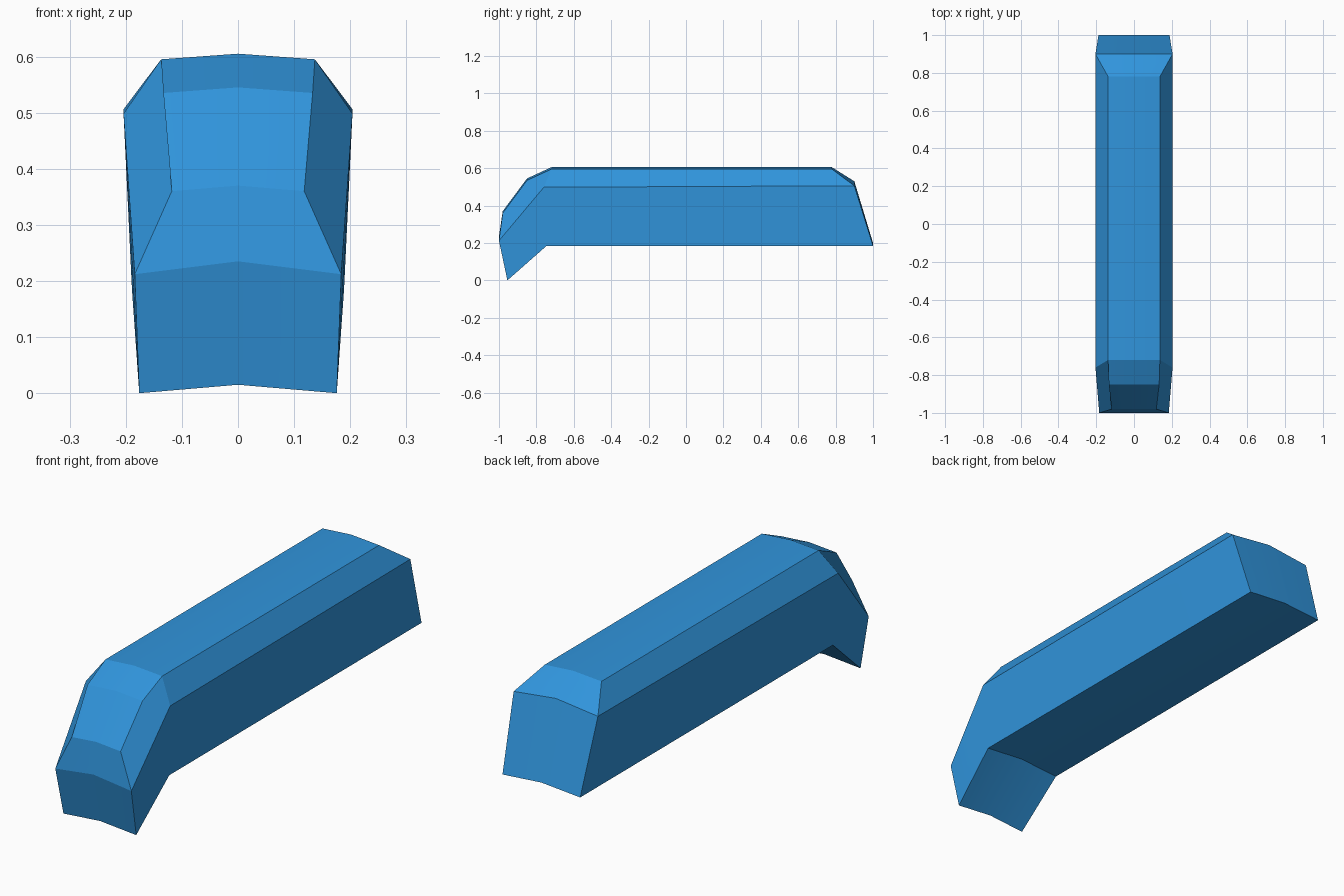
import bpy, bmesh, math

if "Cube" in bpy.data.objects:
    bpy.data.objects.remove(bpy.data.objects["Cube"])

blue = bpy.data.materials.new("blue")
blue.diffuse_color = (0.03, 0.30, 0.72, 1)
blue.use_nodes = True
blue.node_tree.nodes["Principled BSDF"].inputs["Base Color"].default_value = blue.diffuse_color

# Half profiles running front to back (y, z); each line has its own x
centre_top = [(-1.0, .235), (-.98, .37), (-.85, .545), (-.72, .605), (.78, .605), (.9, .53)]
bevel = [(.118, -.98, .36), (.133, -.85, .535), (.137, -.72, .595), (.137, .78, .595)]
shoulder = [(.184, -1.0, .212), (.204, -.76, .498), (.204, .9, .506)]
bottom = [(.176, -.955, 0), (.189, -.745, .185), (.188, 1.0, .185)]
centre_bottom = [(-.955, .015), (-.745, .2), (1.0, .2)]

bm = bmesh.new()
T = [bm.verts.new((0, y, z)) for y, z in centre_top]
B = [bm.verts.new(p) for p in bevel]
S = [bm.verts.new(p) for p in shoulder]
L = [bm.verts.new(p) for p in bottom]
C = [bm.verts.new((0, y, z)) for y, z in centre_bottom]

# top strip: the bevel line closes onto the shoulder at both ends
edge = [S[0]] + B + [S[2]]
for i in range(5):
    bm.faces.new((T[i], edge[i], edge[i + 1], T[i + 1]))
# chamfer along the top side
bm.faces.new((S[0], S[1], B[2], B[1], B[0]))
bm.faces.new((S[1], S[2], B[3], B[2]))
# side wall and underside
for i in range(2):
    bm.faces.new((L[i], L[i + 1], S[i + 1], S[i]))
    bm.faces.new((C[i], C[i + 1], L[i + 1], L[i]))
# front and back ends
bm.faces.new((C[0], L[0], S[0], T[0]))
bm.faces.new((L[2], C[2], T[5], S[2]))

# mirror to the other side
geom = bm.verts[:] + bm.edges[:] + bm.faces[:]
dup = bmesh.ops.duplicate(bm, geom=geom)["geom"]
for v in [g for g in dup if isinstance(g, bmesh.types.BMVert)]:
    v.co.x *= -1
bmesh.ops.remove_doubles(bm, verts=bm.verts[:], dist=0.0005)
bmesh.ops.recalc_face_normals(bm, faces=bm.faces[:])

mesh = bpy.data.meshes.new("bent_cover")
bm.to_mesh(mesh)
bm.free()
mesh.materials.append(blue)
obj = bpy.data.objects.new("bent_cover", mesh)
bpy.context.collection.objects.link(obj)
bpy.context.view_layer.objects.active = obj
obj.select_set(True)
bpy.ops.object.shade_smooth_by_angle(angle=math.radians(20))
